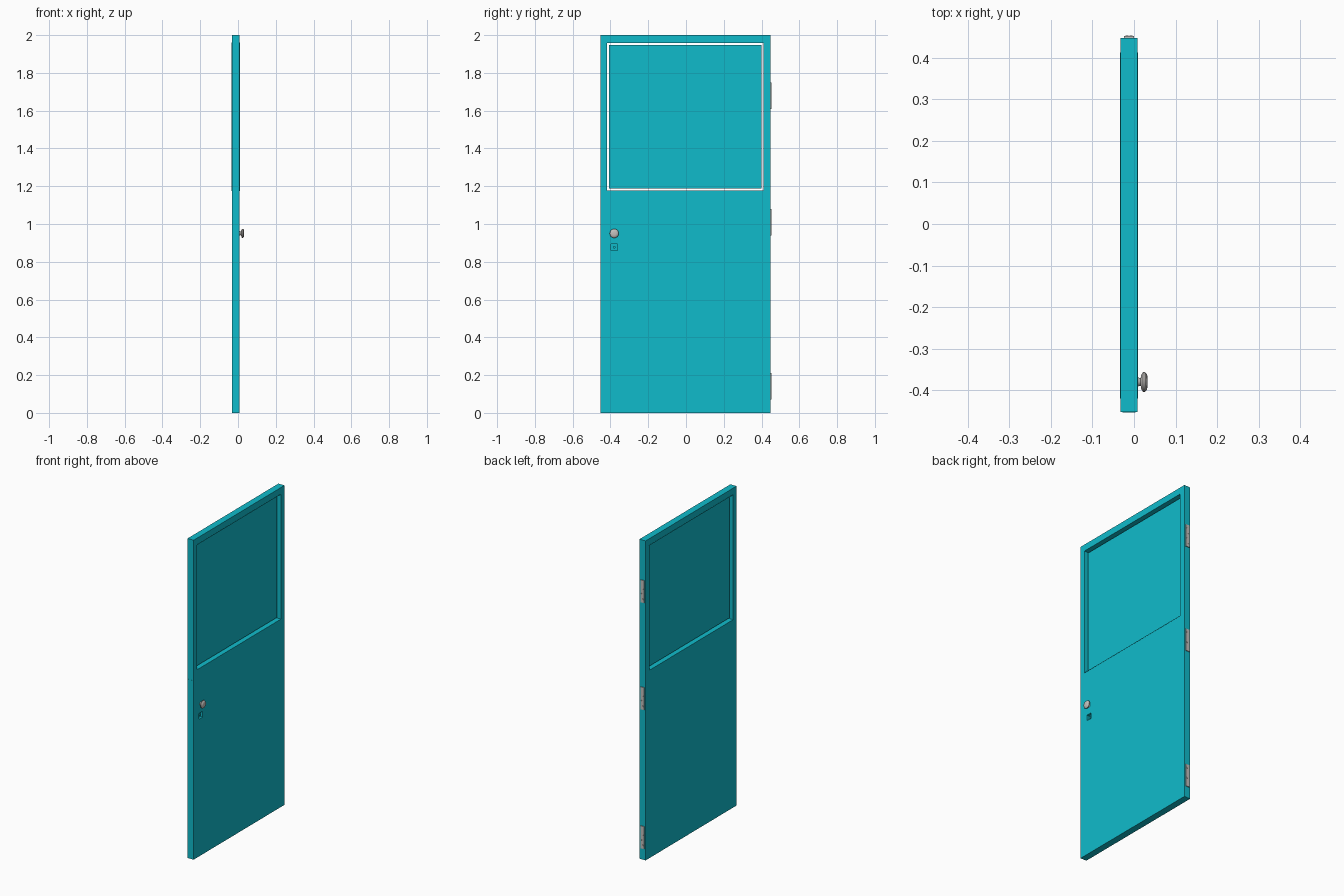
import bpy
import bmesh
import math
from mathutils import Matrix, Vector

cube = bpy.data.objects.get("Cube")
if cube:
    bpy.data.objects.remove(cube, do_unlink=True)


def make_material(name, rgb):
    mat = bpy.data.materials.new(name)
    mat.use_nodes = True
    mat.diffuse_color = (*rgb, 1)
    mat.node_tree.nodes["Principled BSDF"].inputs["Base Color"].default_value = (*rgb, 1)
    return mat


teal = make_material("teal paint", (0.005, 0.50, 0.60))
metal = make_material("satin metal", (0.55, 0.53, 0.51))


def finish(name, bm, mat):
    bmesh.ops.recalc_face_normals(bm, faces=bm.faces)
    mesh = bpy.data.meshes.new(name)
    bm.to_mesh(mesh)
    bm.free()
    mesh.materials.append(mat)
    obj = bpy.data.objects.new(name, mesh)
    bpy.context.collection.objects.link(obj)
    return obj


def add_box(bm, lo, hi):
    lo, hi = Vector(lo), Vector(hi)
    matrix = Matrix.Translation((lo + hi) / 2) @ Matrix.Diagonal((*(hi - lo), 1))
    bmesh.ops.create_cube(bm, size=1, matrix=matrix)


def box(name, lo, hi, mat):
    bm = bmesh.new()
    add_box(bm, lo, hi)
    return finish(name, bm, mat)


def cut(target, cutter):
    mod = target.modifiers.new("cut", "BOOLEAN")
    mod.operation = "DIFFERENCE"
    mod.solver = "EXACT"
    mod.object = cutter
    cutter.hide_render = True
    bpy.context.view_layer.objects.active = target
    bpy.ops.object.modifier_apply(modifier=mod.name)
    bpy.data.objects.remove(cutter, do_unlink=True)


BACK, FACE = -0.033, 0.009        # slab thickness along x
Y0, Y1 = -0.452, 0.447            # latch edge and hinge edge
WY0, WY1, WZ0, WZ1 = -0.420, 0.413, 1.175, 1.96
KNOB_Y, KNOB_Z, LOCK_Z = -0.38, 0.95, 0.877

# Door slab with a window opening and a lock pocket
slab = box("door_slab", (BACK, Y0, 0), (FACE, Y1, 2), teal)
cut(slab, box("window_cutter", (-0.1, WY0, WZ0), (0.1, WY1, WZ1), teal))
cut(slab, box("lock_cutter", (-0.006, KNOB_Y - 0.018, LOCK_Z - 0.018),
              (0.1, KNOB_Y + 0.018, LOCK_Z + 0.018), teal))

# Slim raised lip lining the opening
bm = bmesh.new()
t, proud = 0.002, 0.001
for z in (WZ0, WZ1 - t):
    add_box(bm, (BACK - proud, WY0, z), (FACE + proud, WY1, z + t))
for y in (WY0, WY1 - t):
    add_box(bm, (BACK - proud, y, WZ0 + t), (FACE + proud, y + t, WZ1 - t))
finish("window_lip", bm, teal)

# Panel set mid-depth with a narrow gap all round
gap = 0.012
box("window_panel", (-0.015, WY0 + gap, WZ0 + gap),
    (-0.009, WY1 - gap, WZ1 - gap), teal)

# Keyhole cylinder inside the pocket
bm = bmesh.new()
turn = Matrix.Rotation(math.pi / 2, 4, "Y")
bmesh.ops.create_cone(bm, cap_ends=True, segments=12, radius1=0.007, radius2=0.007, depth=0.008,
                      matrix=Matrix.Translation((-0.002, KNOB_Y, LOCK_Z)) @ turn)
finish("lock_cylinder", bm, teal)

# Latch plate on the free edge
box("latch_plate", (-0.028, Y0 - 0.001, 0.75), (0.004, Y0, 1.12), teal)

# Turned knob: radius and distance from the door face
profile = [(0.012, 0), (0.010, 0.003), (0.009, 0.007), (0.018, 0.009),
           (0.024, 0.013), (0.024, 0.017), (0.019, 0.022), (0.010, 0.024)]
bm = bmesh.new()
SEGMENTS = 24
rings = []
for radius, offset in profile:
    ring = []
    for i in range(SEGMENTS):
        a = math.tau * i / SEGMENTS
        ring.append(bm.verts.new((FACE + offset, KNOB_Y + radius * math.cos(a),
                                  KNOB_Z + radius * math.sin(a))))
    rings.append(ring)
for r0, r1 in zip(rings, rings[1:]):
    for i in range(SEGMENTS):
        j = (i + 1) % SEGMENTS
        bm.faces.new((r0[i], r0[j], r1[j], r1[i]))
bm.faces.new(rings[0])
bm.faces.new(rings[-1])
knob = finish("door_knob", bm, metal)
bpy.ops.object.select_all(action="DESELECT")
knob.select_set(True)
bpy.context.view_layer.objects.active = knob
bpy.ops.object.shade_smooth_by_angle(angle=math.radians(40))

# Three hinge leaves with screw heads
for label, z in (("lower", 0.14), ("middle", 1.01), ("upper", 1.68)):
    bm = bmesh.new()
    add_box(bm, (-0.024, Y1, z - 0.07), (0.0, Y1 + 0.005, z + 0.07))
    for k in range(4):
        spot = (-0.012 + (0.005 if k % 2 else -0.005), Y1 + 0.005, z - 0.048 + 0.032 * k)
        bmesh.ops.create_cone(bm, cap_ends=True, segments=10, radius1=0.004, radius2=0.004,
                              depth=0.002, matrix=Matrix.Translation(spot)
                              @ Matrix.Rotation(math.pi / 2, 4, "X"))
    finish(label + "_hinge", bm, metal)
